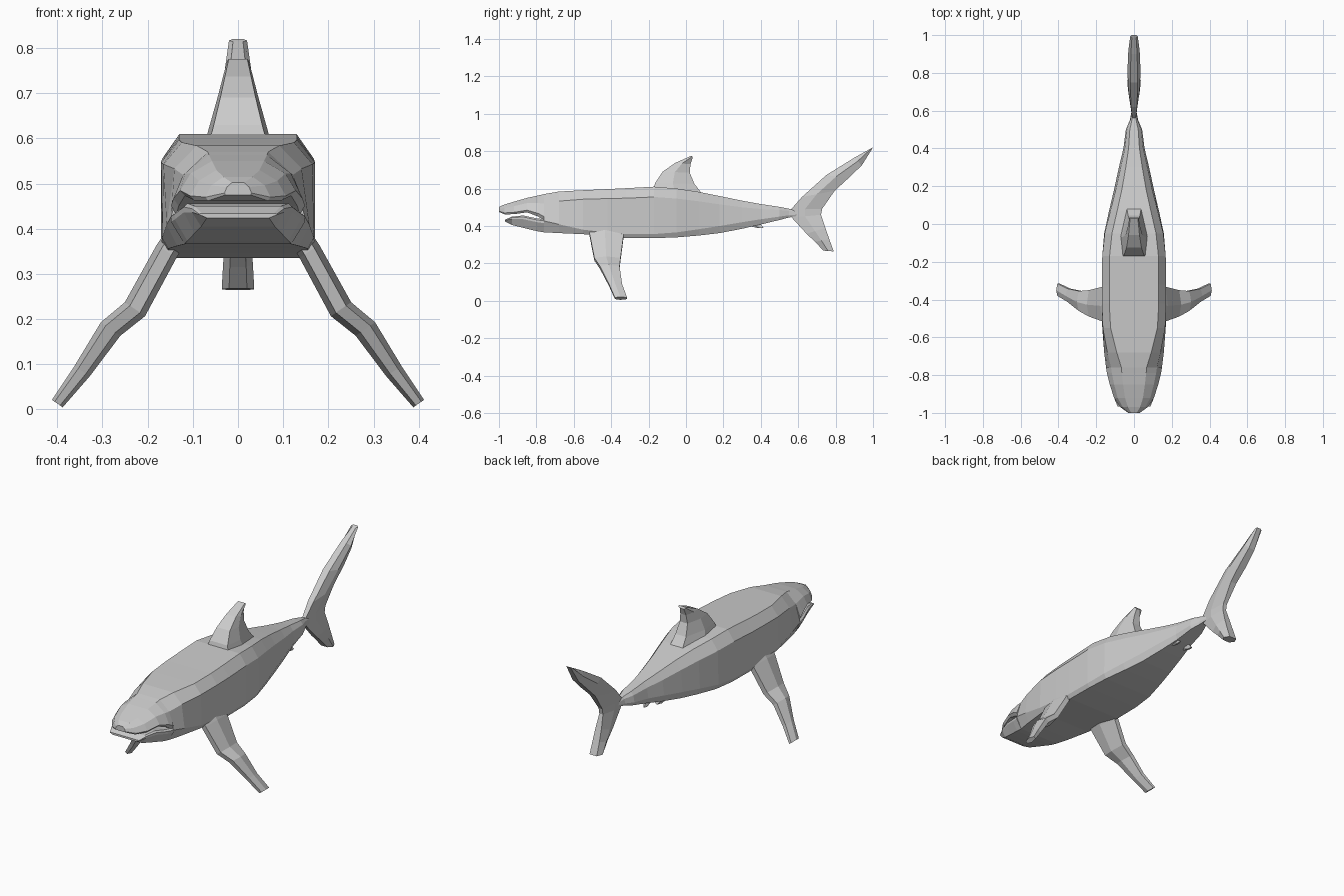
import bpy, bmesh
from mathutils import Vector


def loft(name, rings, mirror=False):
    """Skin a list of equal-length point rings and cap both ends."""
    bm = bmesh.new()
    loops = [[bm.verts.new(p) for p in ring] for ring in rings]
    n = len(loops[0])
    for a, b in zip(loops, loops[1:]):
        for i in range(n):
            j = (i + 1) % n
            bm.faces.new((a[i], a[j], b[j], b[i]))
    bm.faces.new(loops[0])
    bm.faces.new(loops[-1])
    bmesh.ops.recalc_face_normals(bm, faces=bm.faces)
    mesh = bpy.data.meshes.new(name)
    bm.to_mesh(mesh)
    bm.free()
    obj = bpy.data.objects.new(name, mesh)
    bpy.context.collection.objects.link(obj)
    if mirror:
        obj.modifiers.new("mirror", 'MIRROR').use_axis[0] = True
    return obj


def section(y, top, bottom, w, shape):
    """Symmetric cross-section; shape lists (width fraction, depth fraction)."""
    half = [(f * w, top - d * (top - bottom)) for f, d in shape]
    return [(x, y, z) for x, z in half] + [(-x, y, z) for x, z in reversed(half)]


def blend(a, b, k):
    return [(p[0] + (q[0] - p[0]) * k, p[1] + (q[1] - p[1]) * k) for p, q in zip(a, b)]


BOXY = [(.77, 0), (1, .2), (1, .92), (.93, 1)]
ROUND = [(.45, 0), (.82, .25), (1, .70), (.80, 1)]
SNOUT = [(.45, 0), (.82, .36), (1, .85), (.92, 1)]
JAW = [(.93, 0), (1, .12), (1, .3), (.80, 1)]

# Body: y, top, bottom, half width, roundness
body = [(-.76, .570, .366, .148, 1), (-.68, .584, .362, .158, .6),
        (-.55, .591, .356, .168, .1), (-.42, .597, .345, .170, 0),
        (-.32, .602, .335, .170, 0), (-.17, .610, .335, .168, 0),
        (-.05, .600, .339, .158, .1), (.07, .582, .349, .132, .3),
        (.18, .560, .362, .106, .5), (.30, .535, .385, .080, .7),
        (.40, .517, .408, .056, .8), (.50, .502, .432, .043, .8),
        (.55, .492, .445, .022, .8), (.60, .480, .455, .012, .8)]
loft("body", [section(y, t, b, w, blend(BOXY, ROUND, k)) for y, t, b, w, k in body])

# Snout and lower jaw with the open mouth between them
snout = [(-1.0, .502, .475, .03), (-.97, .515, .462, .072), (-.92, .530, .463, .106),
         (-.85, .550, .473, .128), (-.79, .563, .450, .143), (-.76, .570, .430, .148)]
loft("snout", [section(*s, SNOUT) for s in snout])
jaw = [(-.967, .434, .424, .086), (-.93, .450, .405, .102), (-.87, .456, .390, .120),
       (-.80, .441, .373, .140), (-.76, .436, .366, .148)]
loft("lower_jaw", [section(*s, JAW) for s in jaw])


def fin_ring(front, rear, side, nose=.5, heel=.5):
    """Six-sided fin section from leading edge to trailing edge."""
    f, r, s = Vector(front), Vector(rear), Vector(side)
    m = f.lerp(r, .45)
    return [f + s * nose, m + s, r + s * heel, r - s * heel, m - s, f - s * nose]


# Dorsal fin: z front, y front, z rear, y rear, half width
dorsal = [(.575, -.18, .555, .10, .080), (.630, -.165, .625, .045, .063),
          (.690, -.125, .685, .020, .046), (.737, -.058, .730, .024, .034),
          (.776, .030, .766, .036, .024)]
loft("dorsal_fin", [fin_ring((0, yf, zf), (0, yr, zr), (w, 0, 0), .85, .5)
                    for zf, yf, zr, yr, w in dorsal])

# Tail fin: y front, z front, y rear, z rear, half width
tail = [(.735, .268, .790, .264, .036), (.690, .315, .766, .330, .033),
        (.645, .358, .745, .390, .029), (.565, .445, .722, .460, .018),
        (.560, .487, .728, .492, .018), (.620, .555, .795, .588, .029),
        (.750, .672, .868, .655, .035), (.900, .765, .940, .724, .030),
        (.988, .814, 1.0, .820, .020)]
loft("tail_fin", [fin_ring((0, yf, zf), (0, yr, zr), (w, 0, 0), .55, .6)
                  for yf, zf, yr, zr, w in tail])

# Pectoral fins: x, z, leading y, trailing y, half thickness
pectoral = [(.120, .410, -.52, -.32, .025), (.158, .350, -.515, -.333, .027),
            (.228, .222, -.490, -.350, .028), (.282, .178, -.460, -.355, .027),
            (.345, .085, -.412, -.342, .021), (.400, .013, -.380, -.315, .015)]
loft("pectoral_fin", [fin_ring((x, a, z), (x, b, z), (.8 * t, 0, .55 * t), .5, .5)
                      for x, z, a, b, t in pectoral], mirror=True)

# Small pelvic fins under the tail stem
pelvic = [(.025, .430, .28, .38, .012), (.034, .403, .33, .405, .010),
          (.040, .388, .385, .415, .006)]
loft("pelvic_fin", [fin_ring((x, a, z), (x, b, z), (t, 0, 0))
                    for x, z, a, b, t in pelvic], mirror=True)
